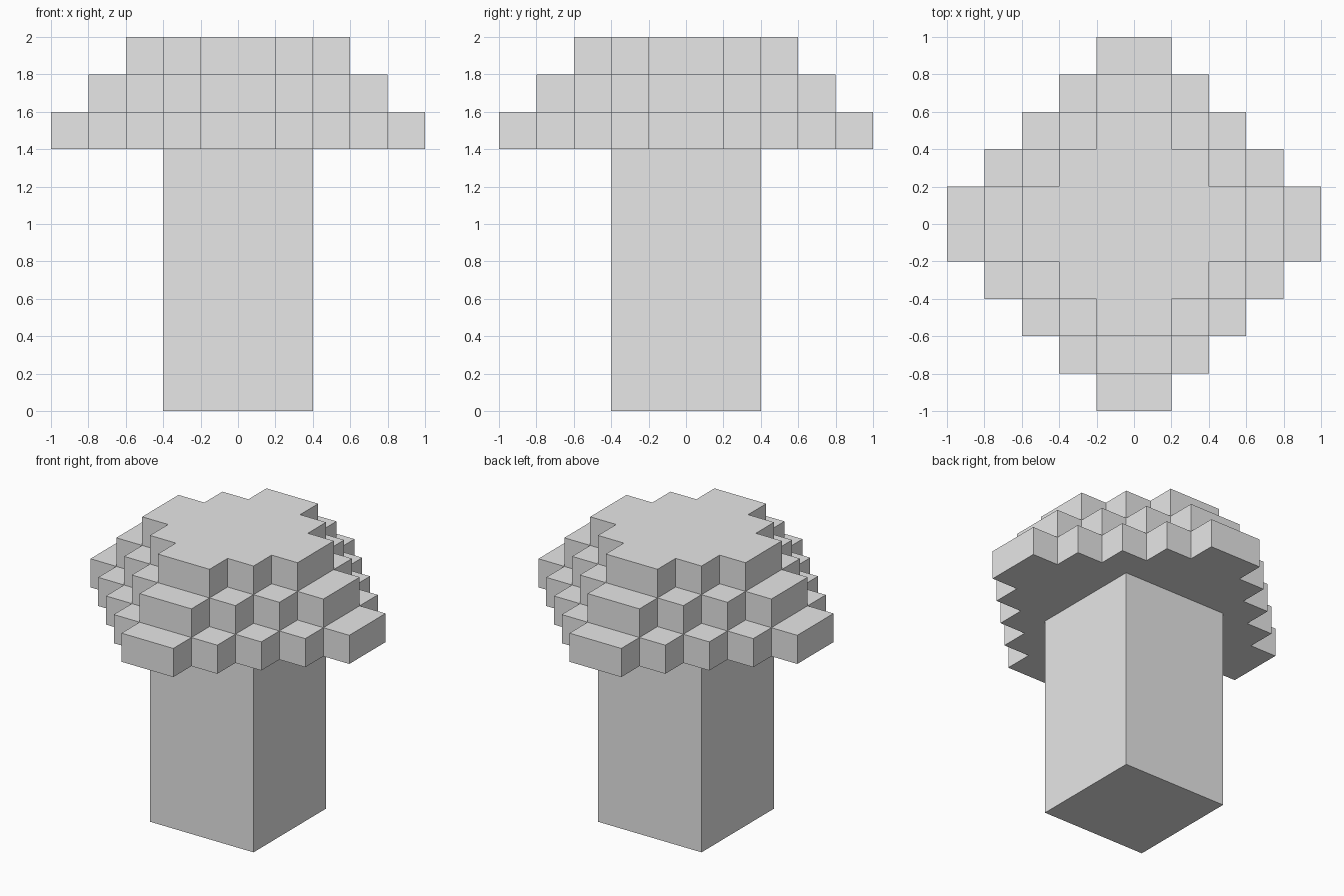
import bpy
import bmesh

if "Cube" in bpy.data.objects:
    bpy.data.objects.remove(bpy.data.objects["Cube"], do_unlink=True)

UNIT = 0.2

grey = bpy.data.materials.new("light_grey")
grey.use_nodes = True
colour = (0.8, 0.8, 0.8, 1.0)
grey.diffuse_color = colour
grey.node_tree.nodes["Principled BSDF"].inputs["Base Color"].default_value = colour


def prism(name, outline, bottom, top):
    """Extrude a closed outline upward into a flat-sided solid."""
    bm = bmesh.new()
    base = bm.faces.new([bm.verts.new((x, y, bottom)) for x, y in outline])
    extruded = bmesh.ops.extrude_face_region(bm, geom=[base], use_keep_orig=True)
    lifted = [v for v in extruded["geom"] if isinstance(v, bmesh.types.BMVert)]
    bmesh.ops.translate(bm, verts=lifted, vec=(0, 0, top - bottom))
    bmesh.ops.recalc_face_normals(bm, faces=bm.faces)
    mesh = bpy.data.meshes.new(name)
    bm.to_mesh(mesh)
    bm.free()
    mesh.materials.append(grey)
    obj = bpy.data.objects.new(name, mesh)
    bpy.context.collection.objects.link(obj)
    return obj


def stepped_diamond(steps):
    """Staircase outline, one quarter turned about the centre four times."""
    quarter = []
    for i in range(steps):
        x = (steps - i) * UNIT
        quarter.append((x, i * UNIT))
        quarter.append((x, (i + 1) * UNIT))
    quarter = quarter[1:]  # the first point lies on a straight side
    outline = []
    for _ in range(4):
        outline += quarter
        quarter = [(-y, x) for x, y in quarter]
    return outline


# Square stem
half = 2 * UNIT
prism("stem", [(-half, -half), (half, -half), (half, half), (-half, half)], 0, 7 * UNIT)

# Cap of three shrinking stepped layers
for level, (name, steps) in enumerate([("cap_lower", 5), ("cap_middle", 4), ("cap_top", 3)]):
    bottom = (7 + level) * UNIT
    prism(name, stepped_diamond(steps), bottom, bottom + UNIT)
